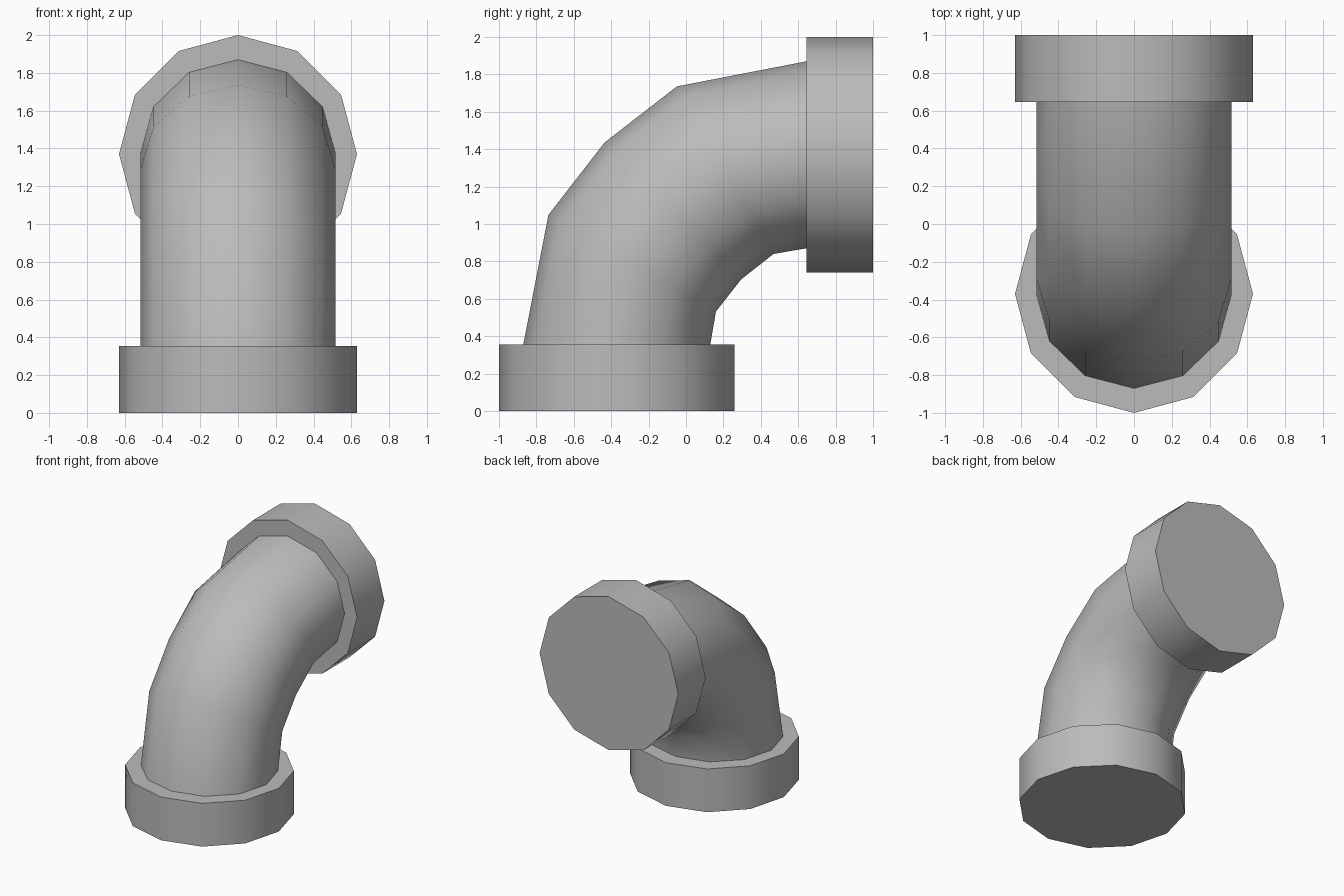
import bpy, bmesh, math
from mathutils import Vector

SIDES = 12
TUBE_R, COLLAR_R, COLLAR_LEN = 0.517, 0.63, 0.355
AXIS_Y, AXIS_Z = -0.37, 1.37      # axes of the lower and rear openings

cube = bpy.data.objects.get("Cube")
if cube:
    bpy.data.objects.remove(cube, do_unlink=True)

grey = bpy.data.materials.new("plain grey")
grey.use_nodes = True
colour = (0.5, 0.5, 0.5, 1)
grey.diffuse_color = colour
grey.node_tree.nodes["Principled BSDF"].inputs["Base Color"].default_value = colour


def ring(bm, y, z, tilt, depth, width):
    """Ring of vertices whose plane is tilted about the x axis."""
    out = Vector((0, -math.cos(tilt), math.sin(tilt)))
    side = Vector((1, 0, 0))
    verts = []
    for i in range(SIDES):
        a = math.tau * i / SIDES
        verts.append(bm.verts.new(Vector((0, y, z))
                                  + out * depth * math.cos(a)
                                  + side * width * math.sin(a)))
    return verts


def loft(name, sections):
    """Capped, smooth-sided body through a list of rings."""
    bm = bmesh.new()
    rings = [ring(bm, y, z, math.radians(t), d, w) for y, z, t, d, w in sections]
    walls = []
    for low, high in zip(rings, rings[1:]):
        for i in range(SIDES):
            j = (i + 1) % SIDES
            walls.append(bm.faces.new((low[i], low[j], high[j], high[i])))
    bm.faces.new(rings[0])
    bm.faces.new(rings[-1])
    bmesh.ops.triangulate(bm, faces=walls, quad_method='SHORT_EDGE')
    bmesh.ops.recalc_face_normals(bm, faces=bm.faces)
    mesh = bpy.data.meshes.new(name)
    bm.to_mesh(mesh)
    bm.free()
    mesh.materials.append(grey)
    obj = bpy.data.objects.new(name, mesh)
    bpy.context.collection.objects.link(obj)
    bpy.ops.object.select_all(action='DESELECT')
    obj.select_set(True)
    bpy.context.view_layer.objects.active = obj
    bpy.ops.object.shade_smooth_by_angle(angle=math.radians(40))


# Collars: one standing on the ground, one facing the back
loft("lower_collar", [(AXIS_Y, z, 0, COLLAR_R, COLLAR_R) for z in (0, COLLAR_LEN)])
loft("rear_collar", [(y, AXIS_Z, 90, COLLAR_R, COLLAR_R) for y in (1 - COLLAR_LEN, 1)])

# Elbow: lower half, middle ring, then the lower half mirrored across the diagonal
half = [(AXIS_Y, COLLAR_LEN, 0, 0.5, TUBE_R),
        (-0.288, 0.79, 30, TUBE_R, TUBE_R)]
middle = [(-0.07, 1.07, 45, TUBE_R, TUBE_R)]
mirrored = [(1 - z, 1 - y, 90 - t, d, w) for y, z, t, d, w in reversed(half)]
loft("elbow_tube", half + middle + mirrored)
